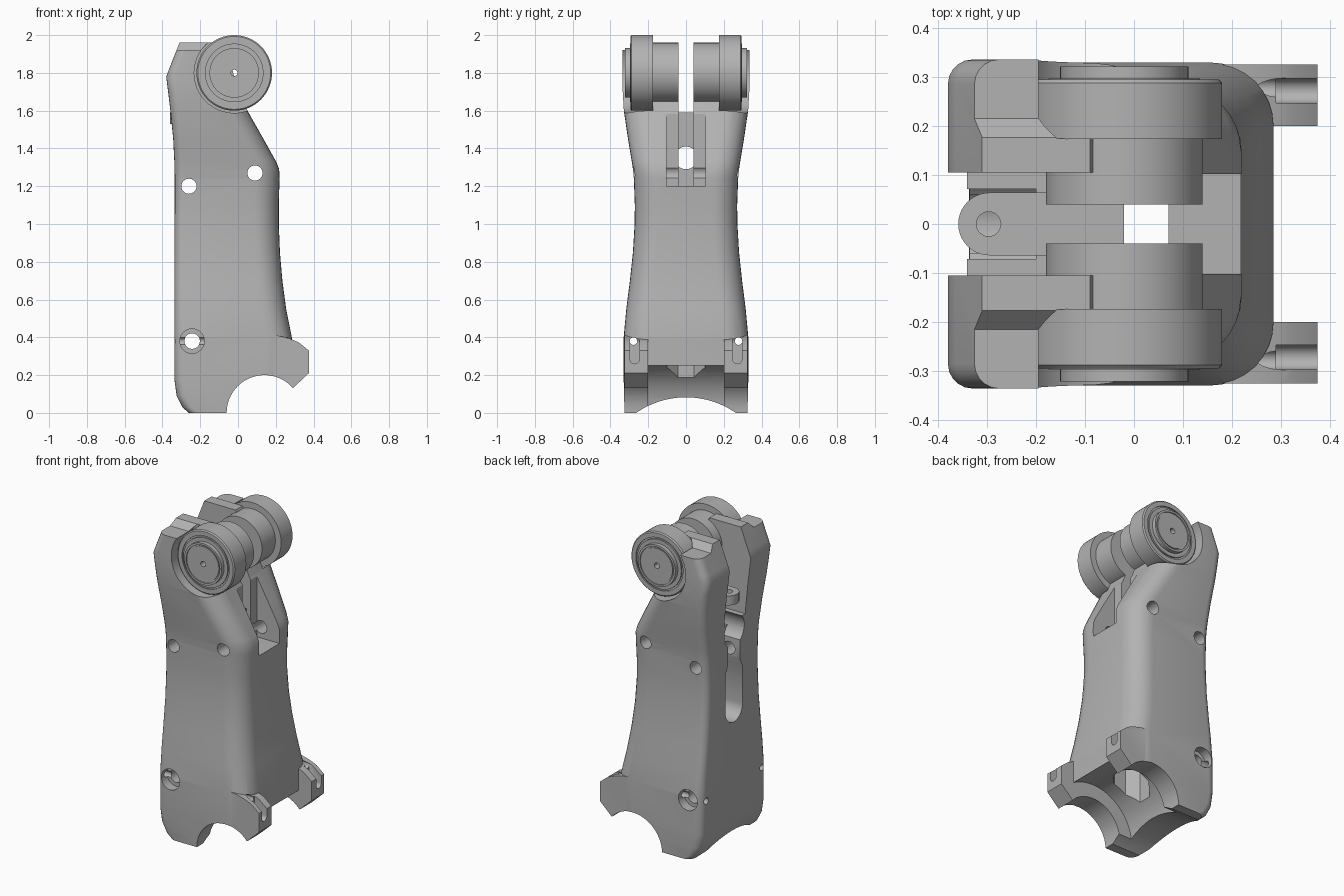
import bpy, bmesh, math
from mathutils import Vector

if "Cube" in bpy.data.objects:
    bpy.data.objects.remove(bpy.data.objects["Cube"])

grey = bpy.data.materials.new("plain grey")
grey.use_nodes = True
grey.diffuse_color = (0.45, 0.45, 0.45, 1)
for n in grey.node_tree.nodes:
    if n.type == 'BSDF_PRINCIPLED':
        n.inputs["Base Color"].default_value = grey.diffuse_color


def loft(name, rings, closed=False):
    """Skin rings of points; cap the ends unless the loft is closed."""
    bm = bmesh.new()
    vs = [[bm.verts.new(p) for p in ring] for ring in rings]
    k = len(rings[0])
    pairs = list(zip(vs, vs[1:])) + ([(vs[-1], vs[0])] if closed else [])
    for a, b in pairs:
        for i in range(k):
            j = (i + 1) % k
            bm.faces.new((a[i], a[j], b[j], b[i]))
    if not closed:
        bm.faces.new(vs[0])
        bm.faces.new(vs[-1])
    bmesh.ops.recalc_face_normals(bm, faces=bm.faces)
    me = bpy.data.meshes.new(name)
    bm.to_mesh(me)
    bm.free()
    me.materials.append(grey)
    ob = bpy.data.objects.new(name, me)
    bpy.context.collection.objects.link(ob)
    return ob


def extrude(name, pts, axis, lo, hi):
    """Extrude a 2D profile along an axis."""
    place = {'x': lambda a, b, t: (t, a, b),
             'y': lambda a, b, t: (a, t, b),
             'z': lambda a, b, t: (a, b, t)}[axis]
    return loft(name, [[place(a, b, t) for a, b in pts] for t in (lo, hi)])


def arc(cx, cy, r, a0=0, a1=360, n=48):
    full = a1 - a0 == 360
    steps = n if full else n + 1
    angles = [math.radians(a0 + (a1 - a0) * i / n) for i in range(steps)]
    return [(cx + r * math.cos(a), cy + r * math.sin(a)) for a in angles]


def rect(a0, a1, b0, b1):
    return [(a0, b0), (a1, b0), (a1, b1), (a0, b1)]


def combine(ob, other, op='DIFFERENCE'):
    other.hide_render = True
    mod = ob.modifiers.new("cut", 'BOOLEAN')
    mod.operation, mod.solver, mod.object = op, 'EXACT', other
    bpy.context.view_layer.update()
    with bpy.context.temp_override(object=ob, active_object=ob):
        bpy.ops.object.modifier_apply(modifier=mod.name)
    bpy.data.objects.remove(other)


def cut(ob, pts, axis, lo, hi):
    combine(ob, extrude("cutter", pts, axis, lo, hi))


def smooth(ob):
    bpy.ops.object.select_all(action='DESELECT')
    ob.select_set(True)
    bpy.context.view_layer.objects.active = ob
    bpy.ops.object.shade_smooth_by_angle(angle=math.radians(28))


# Body: rounded sections stacked up the height (z, back x, front x, half width)
sections = [
    (0, -.26, .285, .325), (.03, -.295, .285, .326), (.09, -.325, .285, .328),
    (.18, -.337, .285, .33), (.4, -.337, .285, .33), (.55, -.337, .255, .316),
    (.7, -.337, .235, .297), (.85, -.336, .222, .281), (1, -.336, .216, .272),
    (1.1, -.335, .216, .271), (1.24, -.335, .22, .276), (1.29, -.336, .218, .281),
    (1.33, -.337, .202, .287), (1.45, -.343, .135, .307), (1.6, -.358, .05, .329),
    (1.7, -.37, .01, .335), (1.78, -.38, -.02, .336), (1.82, -.365, -.03, .336),
    (1.96, -.31, -.09, .336)]


def section(z, xb, xf, hw):
    rf, rb = min(.13, (xf - xb) / 2), .05
    pts = (arc(xf - rf, hw - rf, rf, 90, 0, 8) + arc(xf - rf, rf - hw, rf, 0, -90, 8)
           + arc(xb + rb, rb - hw, rb, -90, -180, 5) + arc(xb + rb, hw - rb, rb, 180, 90, 5))
    return [(x, y, z) for x, y in pts]


body = loft("leg_body", [section(*s) for s in sections])

# Clearance curve under the front, between the lugs
cut(body, arc(.14, 0, .29), 'y', -.2, .2)

# Foot lugs with a vertical bolt groove in each tip
lug = [(-.1, .12), (-.1, .3)] + arc(.14, 0, .415, 95, 64, 8) + [
    (.375, .33), (.375, .21), (.29, .13), (.2, .1)]
for s in (-1, 1):
    y0, y1 = sorted((s * .2, s * .326))
    combine(body, extrude("foot_lug", lug, 'y', y0, y1), 'UNION')
    groove = arc(s * .272, .285, .025, 180, 360, 12) + [(s * .272 + .025, .5), (s * .272 - .025, .5)]
    cut(body, groove, 'x', .29, .5)
    cut(body, arc(s * .278, .38, .02, n=20), 'x', -.5, .5)

# Round seats on the underside
cut(body, arc(.14, 0, .2, n=64), 'y', -.5, .5)
cut(body, arc(0, -.38, .4625, n=96), 'x', -.6, .6)

# Top of the outer cheeks steps down, and wheel pockets
for s in (-1, 1):
    cut(body, [(s * .176, 1.961), (s * .215, 1.92), (s * .5, 1.92), (s * .5, 2.1), (s * .176, 2.1)],
        'x', -.6, .6)
    cut(body, arc(-.02, 1.8, .212, n=64), 'y', *sorted((s * .175, s * .5)))

# Fork gap, front slot, cable channel and back slots
cut(body, rect(-.6, -.18, -.105, .105), 'z', 1.42, 2.2)
cut(body, rect(-.3, .6, -.105, .105), 'z', 1.72, 2.2)
cut(body, rect(-.3, .6, -.04, .04), 'z', 1.59, 2.2)
cut(body, rect(.06, .6, -.102, .102), 'z', 1.2, 2.2)
cut(body, rect(-.02, .07, -.04, .04), 'z', -.2, 2.2)
cut(body, arc(.02, 0, .11, 22.5, 382.5, 8), 'z', -.2, .6)
cut(body, rect(-.6, -.2, -.06, .06), 'z', .85, 1.5)
cut(body, arc(0, .86, .085, 180, 360, 16) + [(.085, 1.1), (.055, 1.16), (-.055, 1.16), (-.085, 1.1)],
    'x', -.6, -.21)
cut(body, arc(0, 1.35, .1, n=32), 'x', -.6, -.2)
cut(body, arc(0, 1.35, .06, n=32), 'x', -.6, .03)

# Cross bolt holes
for x, z, r in ((-.26, 1.2, .04), (.09, 1.27, .04), (-.243, .38, .041)):
    cut(body, arc(x, z, r, n=32), 'y', -.6, .6)
for s in (-1, 1):
    cut(body, arc(-.243, .38, .065, n=32), 'y', *sorted((s * .27, s * .5)))
smooth(body)

# Eyelet tab in the back slot
tab = extrude("eyelet_tab", arc(-.295, 0, .064, 90, 270, 20) + [(-.17, -.064), (-.17, .064)],
              'z', 1.53, 1.59)
cut(tab, arc(-.297, 0, .025, n=24), 'z', 1.4, 1.7)
smooth(tab)

# Pivot hubs with stepped wheels, turned about the cross axis (radius, distance out)
profile = [(.017, .04), (.16, .04), (.16, .174), (.2, .174), (.2, .288), (.193, .295),
           (.165, .295), (.165, .288), (.155, .288), (.155, .297), (.131, .297),
           (.131, .322), (.118, .322), (.118, .315), (.11, .315), (.11, .32), (.017, .32)]
for side, s in (("right", -1), ("left", 1)):
    rings = [[(x, s * d, z) for x, z in arc(-.02, 1.8, r, n=64)] for r, d in profile]
    smooth(loft("pivot_hub_" + side, rings, closed=True))
